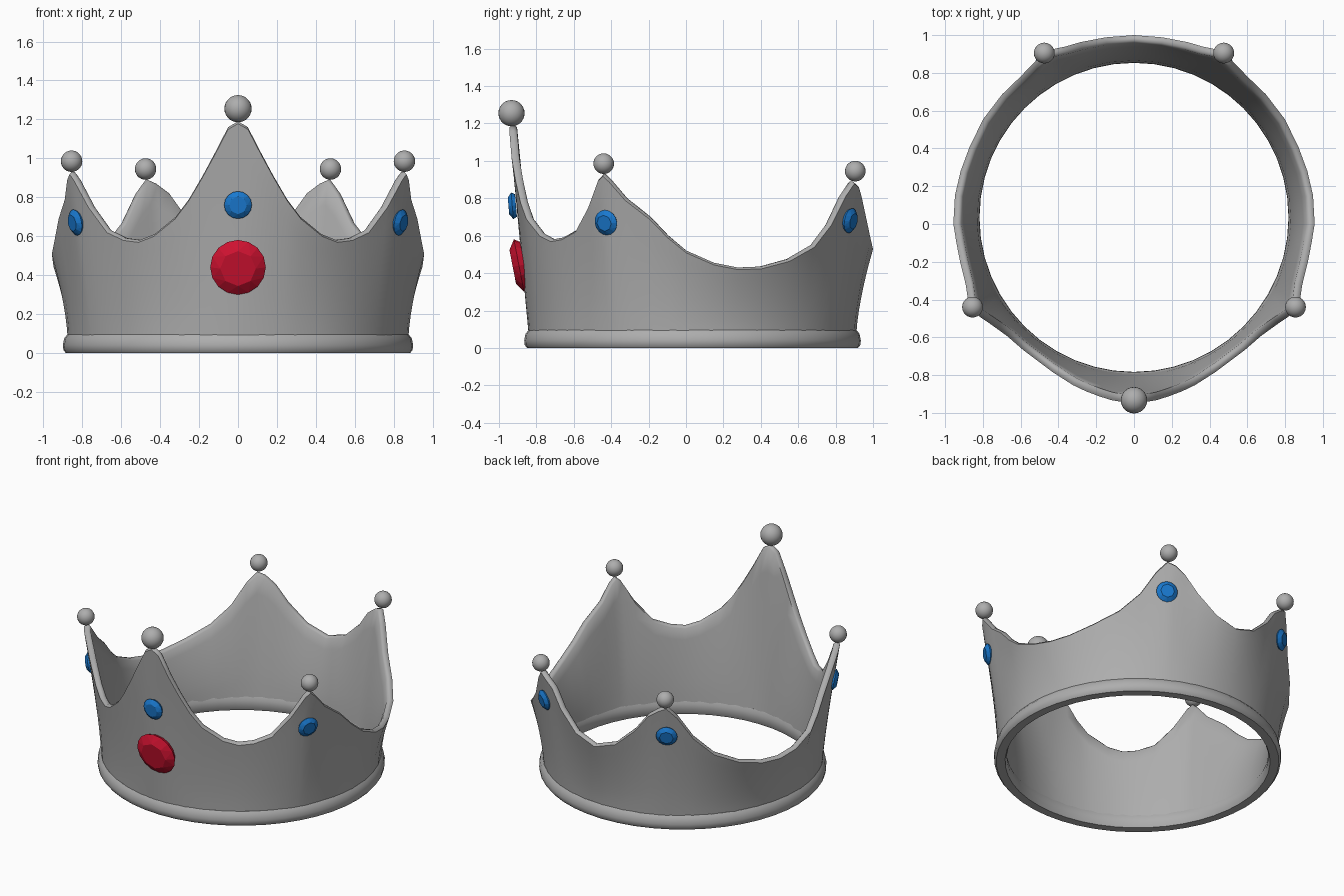
import bpy
import bmesh
from math import sin, cos, pi, radians
from mathutils import Vector

cube = bpy.data.objects.get("Cube")
if cube:
    bpy.data.objects.remove(cube, do_unlink=True)

CENTRE_Y = 0.035


def make_material(name, colour, roughness):
    mat = bpy.data.materials.new(name)
    mat.use_nodes = True
    mat.diffuse_color = (*colour, 1)
    bsdf = next(n for n in mat.node_tree.nodes if n.type == 'BSDF_PRINCIPLED')
    bsdf.inputs["Base Color"].default_value = (*colour, 1)
    bsdf.inputs["Roughness"].default_value = roughness
    return mat


silver = make_material("silver_grey", (0.42, 0.42, 0.42), 0.5)
red = make_material("ruby_red", (0.62, 0.006, 0.03), 0.4)
blue = make_material("sapphire_blue", (0.01, 0.19, 0.62), 0.4)


def on_ring(angle, radius, z):
    """Point around the crown; angle in degrees from the front toward +x."""
    a = radians(angle)
    return Vector((radius * sin(a), CENTRE_Y - radius * cos(a), z))


def finish(bm, name, mat, smooth=None):
    bmesh.ops.recalc_face_normals(bm, faces=bm.faces)
    mesh = bpy.data.meshes.new(name)
    bm.to_mesh(mesh)
    bm.free()
    mesh.materials.append(mat)
    obj = bpy.data.objects.new(name, mesh)
    bpy.context.collection.objects.link(obj)
    if smooth:
        bpy.ops.object.select_all(action='DESELECT')
        obj.select_set(True)
        bpy.context.view_layer.objects.active = obj
        bpy.ops.object.shade_smooth_by_angle(angle=radians(smooth))
    return obj


def loft_ring(name, sections, mat, smooth):
    """Join closed cross-sections into a full ring."""
    bm = bmesh.new()
    loops = [[bm.verts.new(p) for p in section] for section in sections]
    for i, loop in enumerate(loops):
        following = loops[(i + 1) % len(loops)]
        for j in range(len(loop)):
            k = (j + 1) % len(loop)
            bm.faces.new((loop[j], following[j], following[k], loop[k]))
    return finish(bm, name, mat, smooth)


# Upper edge of the band on one half: angle, height, outer radius
EDGE = [
    (0, 1.19, .98), (3, 1.16, .98), (7, 1.03, .975), (11, .91, .965),
    (15.5, .79, .955), (20, .7, .945), (28, .61, .925), (34, .58, .915),
    (40, .59, .915), (47, .63, .92), (54, .76, .95), (59, .9, .985),
    (61, .93, .99), (63, .9, .985), (68, .8, .96), (76, .7, .95),
    (82, .6, .95), (88, .52, .957), (97, .455, .955), (105, .43, .95),
    (113, .435, .947), (123, .475, .953), (133, .55, .955), (141, .67, .957),
    (147, .82, .975), (151, .89, .99), (154, .87, .99), (158, .82, .975),
    (163, .71, .97), (171, .59, .965), (180, .54, .965)]
full_edge = EDGE + [(-a, z, r) for a, z, r in reversed(EDGE[1:-1])]

BAND_BOTTOM, BASE_RADIUS = 0.06, 0.875
STEPS = 7


def band_section(angle, top, radius):
    """Flared wall: outside going up, rounded lip, inside going down."""
    power = 1.6 - 0.8 * (top - 0.43)
    outer, inner = [], []
    for i in range(STEPS + 1):
        t = i / STEPS
        z = BAND_BOTTOM + (top - 0.012 - BAND_BOTTOM) * t
        r = BASE_RADIUS + (radius - BASE_RADIUS) * t ** power
        thickness = 0.05 - 0.008 * t
        outer.append(on_ring(angle, r, z))
        inner.append(on_ring(angle, r - thickness, z))
    lip = [on_ring(angle, radius - d, top) for d in (0.012, 0.03)]
    return outer + lip + inner[::-1]


loft_ring("crown_band", [band_section(*e) for e in full_edge], silver, 50)

# Rounded rim around the foot
RIM = [(.83, 0), (.885, 0), (.897, .015), (.9, .04), (.893, .075), (.877, .095),
       (.83, .095), (.82, .07), (.818, .03)]
SIDES = 48
loft_ring("base_rim",
          [[on_ring(360 * i / SIDES, r, z) for r, z in RIM] for i in range(SIDES)],
          silver, 50)


# Balls on the points
def ball(name, location, radius):
    bm = bmesh.new()
    bmesh.ops.create_uvsphere(bm, u_segments=24, v_segments=14, radius=radius)
    bmesh.ops.translate(bm, verts=bm.verts, vec=location)
    finish(bm, name, silver, 60)


# Faceted gem: back ring, wide girdle and a smaller flat table
def gem(name, centre, angle, tilt, radius, depth, mat):
    bm = bmesh.new()
    n = 16

    def ring(count, r, z):
        return [bm.verts.new((r * cos(2 * pi * i / count), r * sin(2 * pi * i / count), z))
                for i in range(count)]

    back = ring(n, radius * 0.85, -depth)
    girdle = ring(n, radius, 0)
    table = ring(n // 2, radius * 0.64, depth)
    bm.faces.new(back[::-1])
    bm.faces.new(table)
    for i in range(n):
        j = (i + 1) % n
        bm.faces.new((back[i], back[j], girdle[j], girdle[i]))
    for i, corner in enumerate(table):
        before, here, after = girdle[2 * i - 1], girdle[2 * i], girdle[2 * i + 1]
        bm.faces.new((corner, before, here))
        bm.faces.new((corner, here, after))
        bm.faces.new((corner, after, table[(i + 1) % len(table)]))
    a, t = radians(angle), radians(tilt)
    facing = Vector((sin(a) * cos(t), -cos(a) * cos(t), -sin(t)))
    turn = facing.to_track_quat('Z', 'Y').to_matrix().to_4x4()
    bmesh.ops.transform(bm, matrix=turn, verts=bm.verts)
    bmesh.ops.translate(bm, verts=bm.verts, vec=centre)
    finish(bm, name, mat)


ball("front_ball", (0, -0.933, 1.255), 0.07)
gem("front_red_gem", on_ring(0, 0.928, 0.44), 0, 11, 0.143, 0.034, red)
gem("front_blue_gem", on_ring(0, 0.964, 0.76), 0, 5, 0.071, 0.02, blue)

for side, sign in (("left", 1), ("right", -1)):
    ball(side + "_side_ball", (sign * 0.855, -0.44, 0.985), 0.055)
    ball(side + "_back_ball", (sign * 0.475, 0.905, 0.945), 0.055)
    gem(side + "_side_blue_gem", on_ring(sign * 61, 0.956, 0.67), sign * 61, 10,
        0.068, 0.02, blue)
    gem(side + "_back_blue_gem", on_ring(sign * 151, 0.966, 0.68), sign * 151, 10,
        0.068, 0.02, blue)
